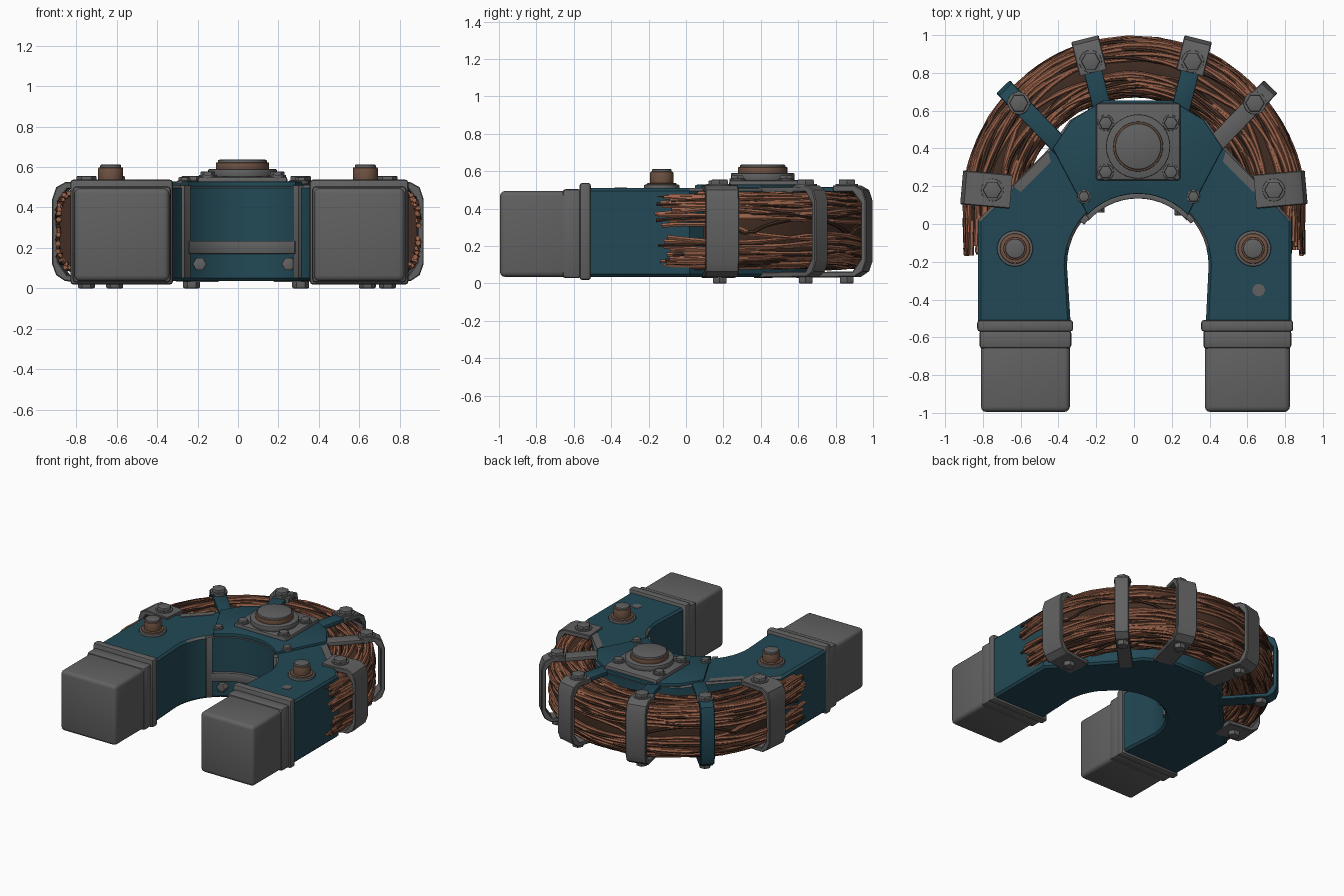
import bpy, bmesh, math, random
from mathutils import Matrix, Vector

if "Cube" in bpy.data.objects:
    bpy.data.objects.remove(bpy.data.objects["Cube"])
random.seed(4)

def material(name, rgb):
    m = bpy.data.materials.new(name)
    m.diffuse_color = (*rgb, 1)
    m.use_nodes = True
    m.node_tree.nodes["Principled BSDF"].inputs["Base Color"].default_value = m.diffuse_color
    return m

TEAL = material("teal_paint", (0.016, 0.066, 0.092))
GRAY = material("gray_steel", (0.12, 0.12, 0.12))
COPPER = material("copper", (0.33, 0.125, 0.07))
BROWN = material("dark_copper", (0.055, 0.027, 0.017))
RUST = material("worn_copper", (0.16, 0.085, 0.055))

def finish(name, bm, mats, rule=None):
    bmesh.ops.recalc_face_normals(bm, faces=bm.faces)
    me = bpy.data.meshes.new(name)
    if rule:
        bm.normal_update()
        for f in bm.faces:
            f.material_index = rule(f)
    bm.to_mesh(me)
    bm.free()
    for m in mats:
        me.materials.append(m)
    ob = bpy.data.objects.new(name, me)
    bpy.context.collection.objects.link(ob)
    return ob

def prism(name, pts, z0, z1, mats, bevel=0.0, matrix=None, rule=None, rims=False, segs=2):
    """Extrude an outline along z; bevel all edges or only the two rims."""
    bm = bmesh.new()
    lo = bm.faces.new([bm.verts.new((x, y, z0)) for x, y in pts])
    up = bmesh.ops.extrude_face_region(bm, geom=[lo], use_keep_orig=True)
    bmesh.ops.translate(bm, vec=(0, 0, z1 - z0),
                        verts=[v for v in up["geom"] if isinstance(v, bmesh.types.BMVert)])
    bmesh.ops.recalc_face_normals(bm, faces=bm.faces)
    if bevel:
        edges = [e for e in bm.edges if not rims or abs(e.verts[0].co.z - e.verts[1].co.z) < 1e-5]
        bmesh.ops.bevel(bm, geom=edges, offset=bevel, segments=segs, profile=0.5, affect='EDGES')
    if matrix:
        bm.transform(matrix)
    return finish(name, bm, mats, rule)

def box(name, x0, x1, y0, y1, z0, z1, mat, bevel=0.01, segs=2):
    return prism(name, [(x0, y0), (x1, y0), (x1, y1), (x0, y1)], z0, z1, [mat], bevel, segs=segs)

def circle(r, n, cx=0, cy=0):
    return [(cx + r * math.cos(2 * math.pi * i / n), cy + r * math.sin(2 * math.pi * i / n)) for i in range(n)]

def disc(name, x, y, r, z0, z1, mat, n=32, bevel=0.006, matrix=None):
    return prism(name, circle(r, n, x, y), z0, z1, [mat], bevel, matrix, rims=True)

def bolt(name, x, y, z, r, h):
    disc(name + "_washer", x, y, r * 1.2, z - 0.01, z + h * 0.3, GRAY, 20, 0.003)
    disc(name, x, y, r, z, z + h, GRAY, 6, 0.006)

# horseshoe body: inner arch plus stepped outer outline
CX, CY = 0.02, -0.22
arch = [(CX + 0.375 * math.cos(a), CY + 0.38 * math.sin(a))
        for a in [math.pi * i / 24 for i in range(25)]]
outer = [(-0.335, -0.53), (-0.825, -0.53), (-0.825, 0.02), (-0.45, 0.4), (-0.34, 0.55), (-0.16, 0.65),
         (0.2, 0.65), (0.38, 0.55), (0.49, 0.4), (0.835, 0.02), (0.835, -0.53), (0.38, -0.53)]
prism("horseshoe_body", arch + outer, 0.035, 0.51, [TEAL, GRAY], 0.015, rims=True, segs=1,
      rule=lambda f: int(0.2 < f.normal.z < 0.95 and f.calc_center_median().y > -0.1))

# raised centre plate over the arch
plate = arch[6:19] + [(-0.43, 0.4), (-0.33, 0.55), (-0.16, 0.655), (0.2, 0.655), (0.37, 0.55), (0.47, 0.4)]
prism("centre_plate", plate, 0.5, 0.528, [TEAL], 0.006, rims=True)

# steel trim inside the arch
def arch_band(name, a0, a1, depth, z0, z1, mat):
    n = 14
    ang = [math.radians(a0 + (a1 - a0) * i / n) for i in range(n + 1)]
    def ring(d):
        return [(CX + (0.375 - d) * math.cos(a), CY + (0.38 - d) * math.sin(a)) for a in ang]
    prism(name, ring(depth) + ring(-0.01)[::-1], z0, z1, [mat], 0.004, rims=True)

arch_band("arch_ledge", 42, 138, 0.025, 0.17, 0.235, GRAY)
for side, a in (("right", 38), ("left", 136)):
    arch_band(side + "_arch_post", a, a + 7, 0.02, 0.05, 0.51, GRAY)
for i, x in enumerate((-0.19, 0.25)):
    dx = x - CX
    y = CY + 0.38 * math.sqrt(1 - (dx / 0.375) ** 2)
    prism(f"arch_bolt_{i}", circle(0.035, 6), -0.03, 0.035, [GRAY], 0.005,
          Matrix.Translation((x, y, 0.12)) @ Matrix.Rotation(math.pi / 2, 4, 'X'), rims=True)

# square boss with round cover
box("boss_plate", -0.2, 0.245, 0.23, 0.64, 0.51, 0.553, GRAY, 0.015)
disc("boss_base", 0.022, 0.41, 0.17, 0.55, 0.59, GRAY, 40)
disc("boss_copper_ring", 0.022, 0.41, 0.132, 0.585, 0.622, RUST, 40, 0.004)
disc("boss_cover", 0.022, 0.41, 0.122, 0.59, 0.636, GRAY, 40, 0.008)
for x in (-0.15, 0.195):
    for y in (0.275, 0.535):
        bolt("boss_bolt", x, y, 0.553, 0.036, 0.025)
for x in (-0.265, 0.315):
    bolt("arch_top_bolt", x, 0.145, 0.525, 0.03, 0.025)

# legs: pole caps, collars, terminal studs, worn edges
for side, x0, x1, sx in (("left", -0.81, -0.34, -0.63), ("right", 0.375, 0.825, 0.63)):
    box(side + "_pole_cap", x0, x1, -0.995, -0.62, 0.035, 0.495, GRAY, 0.028, 3)
    box(side + "_collar_inner", x0 - 0.008, x1 + 0.008, -0.66, -0.56, 0.028, 0.505, GRAY, 0.018)
    box(side + "_collar", x0 - 0.02, x1 + 0.018, -0.57, -0.508, 0.018, 0.538, GRAY, 0.016)
    disc(side + "_stud_flange", sx, -0.13, 0.095, 0.5, 0.528, GRAY)
    disc(side + "_stud_ring", sx, -0.13, 0.08, 0.52, 0.537, RUST)
    disc(side + "_stud", sx, -0.13, 0.062, 0.52, 0.598, RUST)
    disc(side + "_stud_top", sx, -0.13, 0.052, 0.59, 0.612, GRAY)
    s = -1 if side == "left" else 1
    o = 0 if s < 0 else 0.03
    prism(side + "_worn_edge", [(s * x + o, y) for x, y in
          ((0.455, 0.385), (0.64, 0.2), (0.6, 0.17), (0.44, 0.33))], 0.508, 0.514, [GRAY])
prism("paint_chip", circle(0.034, 9, 0.66, -0.35), 0.508, 0.513, [GRAY])

# coil: a dark core and many wobbling wires around a rounded section
OY = 0.09
def section(t, scale=1.0):
    c, s = math.cos(t), math.sin(t)
    p = 0.55
    return (0.745 + 0.155 * scale * math.copysign(abs(c) ** p, c),
            0.285 + 0.2 * scale * math.copysign(abs(s) ** p, s))

def coil_point(r, z, u):
    """u in 0..1 runs from the right tail, around the back, to the left tail."""
    tail, arc = 0.26, math.pi * 0.9
    d = u * (2 * tail + arc)
    if d < tail:
        return Vector((r, OY - tail + d, z))
    if d > tail + arc:
        return Vector((-r, OY - (d - tail - arc), z))
    a = (d - tail) / arc * math.pi
    return Vector((r * math.cos(a), OY + r * math.sin(a), z))

bm = bmesh.new()
rings = []
for i in range(41):
    a = math.pi * i / 40
    ring = []
    for k in range(28):
        r, z = section(2 * math.pi * k / 28, 0.9)
        ring.append(bm.verts.new((r * math.cos(a), OY + r * math.sin(a), z)))
    rings.append(ring)
for p, q in zip(rings, rings[1:]):
    for k in range(28):
        bm.faces.new((p[k], p[k - 1], q[k - 1], q[k]))
bm.faces.new(rings[0])
bm.faces.new(rings[-1])
finish("coil_core", bm, [BROWN])

def wires(name, count, mat, size, lo, hi):
    cu = bpy.data.curves.new(name, 'CURVE')
    cu.dimensions = '3D'
    cu.bevel_depth = size
    cu.bevel_resolution = 1
    cu.use_fill_caps = True
    for w in range(count):
        t0 = 2 * math.pi * (w + random.uniform(-0.3, 0.3)) / count
        ph, amp, f = random.uniform(0, 6.28), random.uniform(0.03, 0.09), random.uniform(2, 5)
        s0 = random.uniform(lo, hi)
        a, b = random.uniform(0, 0.03), 1 - random.uniform(0, 0.03)
        sp = cu.splines.new('POLY')
        n = 56
        sp.points.add(n - 1)
        for i in range(n):
            u = a + (b - a) * i / (n - 1)
            r, z = section(t0 + amp * math.sin(f * 6.28 * u + ph),
                           s0 + 0.03 * math.sin(f * 9 * u + 2 * ph))
            sp.points[i].co = (*coil_point(r, z, u), 1)
            sp.points[i].radius = random.uniform(0.85, 1.15)
    cu.materials.append(mat)
    ob = bpy.data.objects.new(name, cu)
    bpy.context.collection.objects.link(ob)
    bpy.context.view_layer.objects.active = ob
    ob.select_set(True)
    bpy.ops.object.convert(target='MESH')
    bpy.context.object.select_set(False)

wires("coil_wires", 62, COPPER, 0.0125, 0.93, 0.98)
wires("coil_dark_wires", 26, BROWN, 0.010, 0.95, 1.0)

# clamps: bolt x, y, direction, width, inner and outer reach, arm reach, head and arm colours
clamps = [("left_front", -0.75, 0.18, 175, 0.18, -0.1, 0.163, 0, GRAY, GRAY),
          ("left_middle", -0.61, 0.64, 134, 0.1, -0.05, 0.12, -0.34, TEAL, TEAL),
          ("left_back", -0.23, 0.86, 104, 0.15, -0.06, 0.125, -0.26, GRAY, TEAL),
          ("right_back", 0.31, 0.86, 76, 0.15, -0.06, 0.125, -0.26, GRAY, TEAL),
          ("right_middle", 0.64, 0.64, 46, 0.1, -0.05, 0.12, -0.34, GRAY, GRAY),
          ("right_front", 0.74, 0.18, 5, 0.18, -0.1, 0.172, 0, GRAY, GRAY)]
for name, x, y, deg, w, si, so, arm, head, armmat in clamps:
    a = math.radians(deg)
    m = Matrix(((math.cos(a), 0, math.sin(a), x), (math.sin(a), 0, -math.cos(a), y),
                (0, 1, 0, 0), (0, 0, 0, 1)))
    sb = min(si, arm)
    c_shape = [(si, 0.525), (so - 0.065, 0.525), (so - 0.02, 0.5), (so, 0.44), (so, 0.12), (so - 0.02, 0.065),
               (so - 0.065, 0.035), (sb, 0.03), (sb, 0.06), (so - 0.075, 0.065), (so - 0.03, 0.13),
               (so - 0.03, 0.43), (so - 0.075, 0.49), (si, 0.49)]
    prism(name + "_clamp", c_shape, -w / 2, w / 2, [head], 0.005, m, rims=True, segs=1)
    if arm:
        prism(name + "_arm", [(arm, 0.485), (0, 0.485), (0, 0.515), (arm, 0.515)],
              -0.048, 0.048, [armmat], 0.005, m)
    bolt(name + "_bolt", x, y, 0.522, 0.05, 0.034)
    disc(name + "_lower_bolt", x, y, 0.042, 0.0, 0.045, GRAY, 6, 0.006)

# smooth the rounded parts, keep hard edges crisp
for ob in bpy.context.collection.objects:
    ob.select_set(True)
bpy.context.view_layer.objects.active = bpy.data.objects["horseshoe_body"]
bpy.ops.object.shade_smooth_by_angle(angle=math.radians(32))
